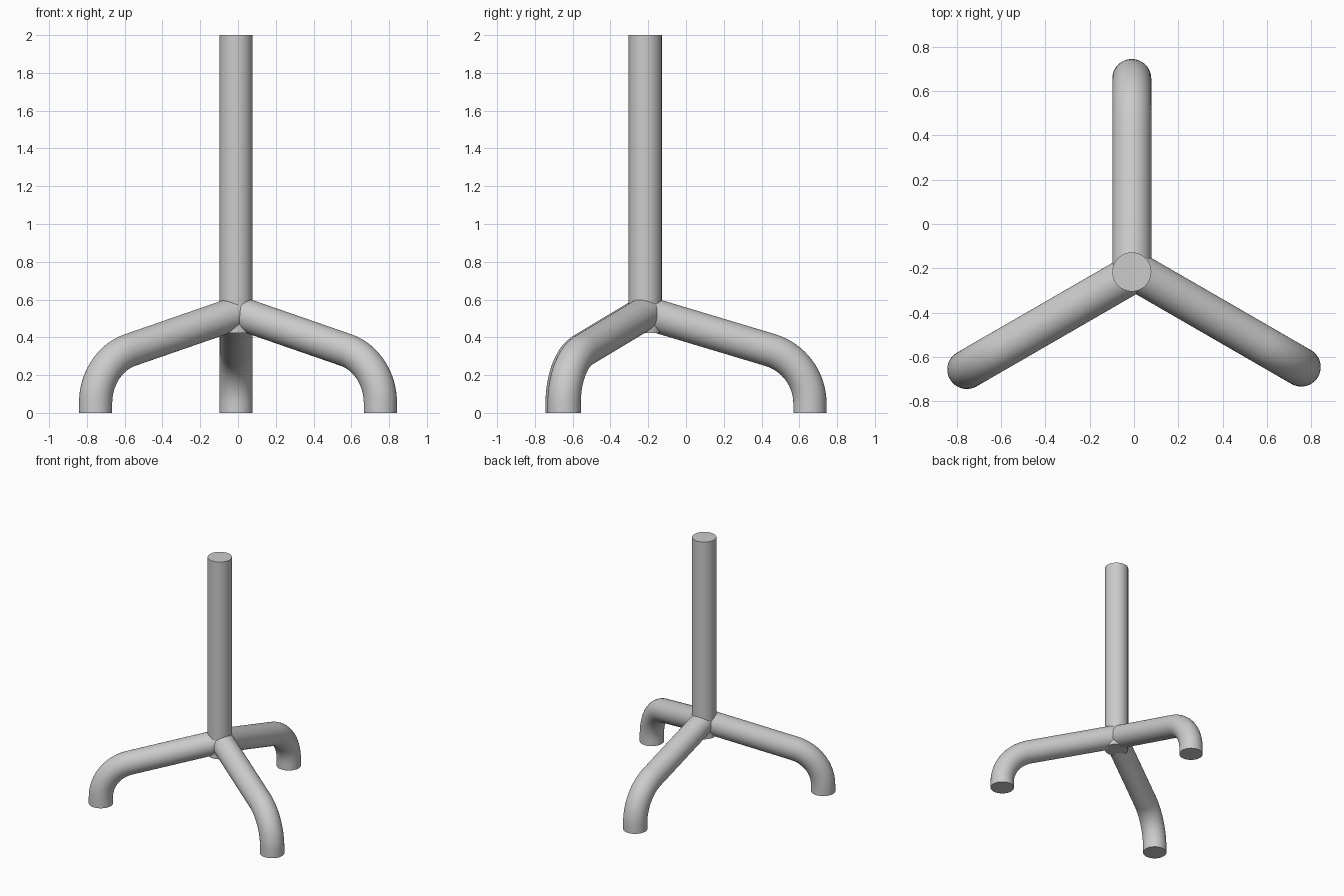
import bpy, bmesh, math
from mathutils import Vector

if "Cube" in bpy.data.objects:
    bpy.data.objects.remove(bpy.data.objects["Cube"])

R = 0.088          # tube radius
SEG = 48           # sides of every tube
BEND = 0.295       # centre-line radius of the leg bend
TILT = math.radians(16.7)

grey = bpy.data.materials.new("light_grey")
grey.diffuse_color = (0.6, 0.6, 0.6, 1)
grey.use_nodes = True
grey.node_tree.nodes["Principled BSDF"].inputs["Base Color"].default_value = grey.diffuse_color


def tube(name, path, side):
    """Sweep a capped circle along a planar path; side is the plane's normal."""
    bm = bmesh.new()
    rings = []
    for p, tangent in path:
        up = side.cross(tangent).normalized()
        rings.append([bm.verts.new(p + R * (math.cos(a) * side + math.sin(a) * up))
                      for a in (2 * math.pi * i / SEG for i in range(SEG))])
    for a, b in zip(rings, rings[1:]):
        for i in range(SEG):
            j = (i + 1) % SEG
            bm.faces.new((a[i], a[j], b[j], b[i]))
    bm.faces.new(rings[0])
    bm.faces.new(rings[-1])
    bmesh.ops.recalc_face_normals(bm, faces=bm.faces)
    mesh = bpy.data.meshes.new(name)
    bm.to_mesh(mesh)
    bm.free()
    mesh.materials.append(grey)
    obj = bpy.data.objects.new(name, mesh)
    bpy.context.collection.objects.link(obj)
    bpy.ops.object.select_all(action='DESELECT')
    obj.select_set(True)
    bpy.context.view_layer.objects.active = obj
    bpy.ops.object.shade_smooth_by_angle(angle=math.radians(35))


# Upright pole
Z = Vector((0, 0, 1))
tube("pole", [(Vector((-0.01, -0.216, z)), Z) for z in (0.423, 2.0)], Vector((1, 0, 0)))


def leg(name, foot, degrees):
    """Sloping tube that bends down to a vertical foot on the floor."""
    a = math.radians(degrees)
    out = Vector((math.cos(a), math.sin(a), 0))
    side = out.cross(Z)
    foot = Vector((foot[0], foot[1], 0))
    straight = 0.05
    path = [(foot, -Z)]
    steps = 16
    for i in range(steps + 1):
        t = (math.pi / 2 - TILT) * i / steps
        p = foot + out * (BEND * (math.cos(t) - 1)) + Z * (straight + BEND * math.sin(t))
        path.append((p, out * math.sin(t) - Z * math.cos(t)))
    # sloping part runs into the pole
    p, d = path[-1]
    reach = 0.871 - BEND * (1 - math.sin(TILT))
    path.append((p - d * (reach / math.cos(TILT)), d))
    tube(name, path, side)


# Three legs
leg("back_leg", (-0.01, 0.656), 90)
leg("front_left_leg", (-0.754, -0.656), 210)
leg("front_right_leg", (0.754, -0.645), -30)
